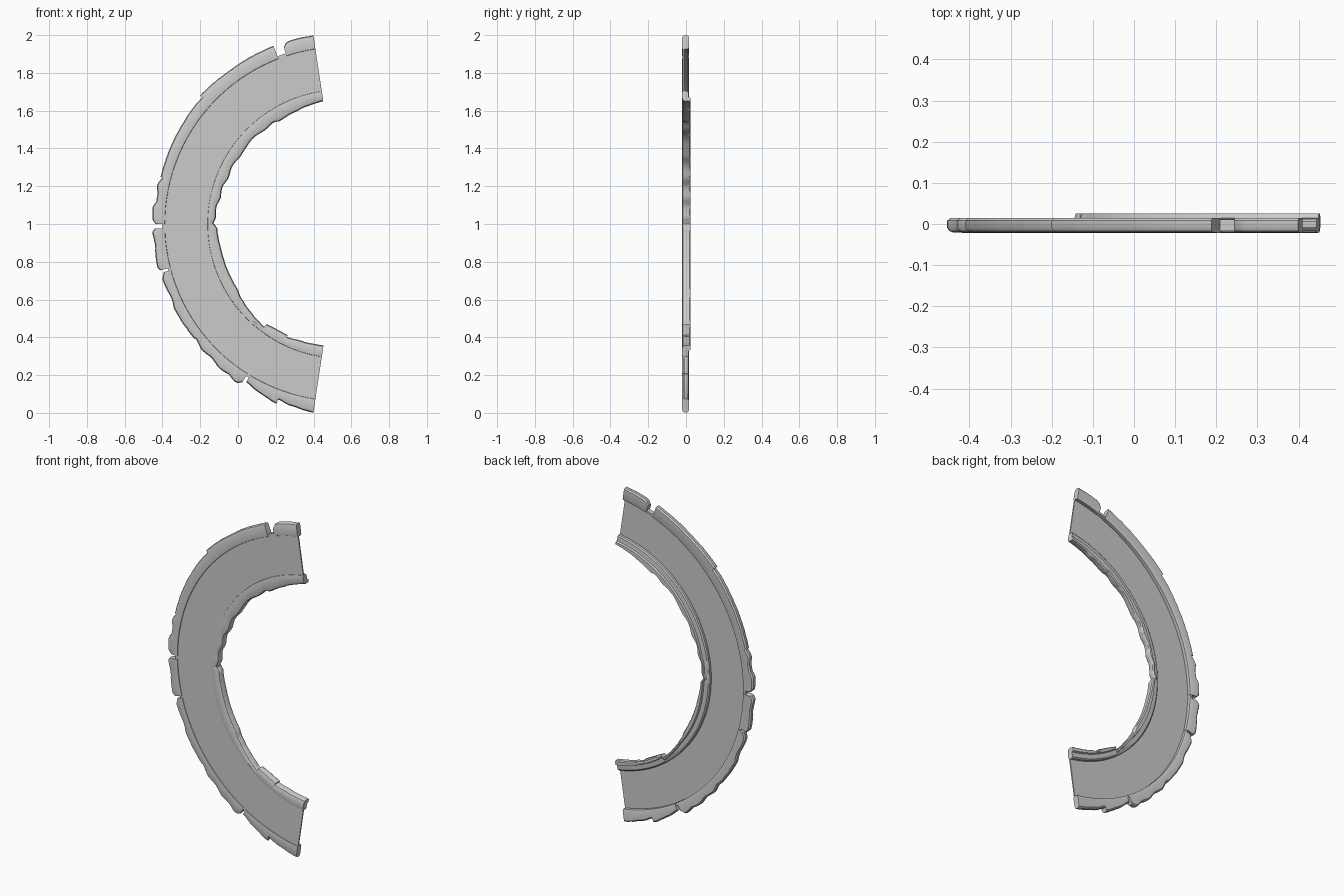
import bpy, bmesh, math, random
from mathutils import Vector

random.seed(4)
cube = bpy.data.objects.get("Cube")
if cube:
    bpy.data.objects.remove(cube, do_unlink=True)

CENTRE = Vector((0.55, 0, 1.0))
START, END = 98.6, 261.4


def material(name, value):
    m = bpy.data.materials.new(name)
    m.use_nodes = True
    colour = (value, value, value, 1)
    m.diffuse_color = colour
    m.node_tree.nodes["Principled BSDF"].inputs["Base Color"].default_value = colour
    return m


STONE = material("grey stone", 0.6)


def radius_at(knots, a):
    """Radius at an angle, eased between (angle, radius) knots."""
    for (a0, r0), (a1, r1) in zip(knots, knots[1:]):
        if a <= a1:
            t = (a - a0) / (a1 - a0)
            return r0 + (r1 - r0) * t * t * (3 - 2 * t)
    return knots[-1][1]


def sweep(name, knots, profile, rough=0.0):
    """Sweep a closed (radius, y) section along the arc and cap its ends."""
    first, last = knots[0][0], knots[-1][0]
    n = max(2, round(last - first))
    bm = bmesh.new()
    rings = []
    for i in range(n + 1):
        a = first + (last - first) * i / n
        r = radius_at(knots, a) + random.uniform(-rough, rough)
        c, s = math.cos(math.radians(a)), math.sin(math.radians(a))
        rings.append([bm.verts.new(CENTRE + Vector((p * c, y, p * s)))
                      for p, y in profile(r)])
    for ra, rb in zip(rings, rings[1:]):
        for j in range(len(ra)):
            k = (j + 1) % len(ra)
            bm.faces.new((ra[j], ra[k], rb[k], rb[j]))
    bm.faces.new(rings[0])
    bm.faces.new(rings[-1][::-1])
    bmesh.ops.recalc_face_normals(bm, faces=bm.faces)
    mesh = bpy.data.meshes.new(name)
    bm.to_mesh(mesh)
    bm.free()
    mesh.materials.append(STONE)
    ob = bpy.data.objects.new(name, mesh)
    bpy.context.collection.objects.link(ob)
    bpy.ops.object.select_all(action='DESELECT')
    ob.select_set(True)
    bpy.context.view_layer.objects.active = ob
    bpy.ops.object.shade_smooth_by_angle(angle=math.radians(35))


def slab_section(r):
    return [(0.7, -0.017), (r, -0.017), (r, -0.009), (0.7, -0.009)]


def core_section(r):
    return [(0.938, -0.017), (r, -0.017), (r, 0.011), (0.938, 0.011)]


def outer_section(r):
    return [(0.936, -0.016), (0.938, -0.02), (0.95, -0.0215), (r - 0.016, -0.021),
            (r - 0.005, -0.017), (r, -0.009), (r, 0.008), (r - 0.008, 0.015),
            (0.946, 0.015), (0.936, 0.011)]


def inner_section(r):
    return [(0.712, -0.015), (0.71, -0.019), (0.695, -0.0215), (r + 0.018, -0.0205),
            (r + 0.005, -0.016), (r, -0.008), (r, 0.018), (r + 0.005, 0.025),
            (max(r + 0.012, 0.675), 0.025), (max(r + 0.015, 0.679), 0.014),
            (0.705, 0.012), (0.712, 0.006)]


# Thin curved slab, set close to the front, and the strip that backs the blocks
sweep("curved_slab", [(START, 0.945), (END, 0.945)], slab_section)
sweep("outer_core", [(START, 0.951), (END, 0.951)], core_section)

# Worn blocks along the outer edge
outer_blocks = [
    [(START, 1.01), (106.8, 1.01), (108.2, 0.985)],
    [(111, 1.01), (124, 1.008), (137.8, 1.012)],
    [(137.8, 0.998), (141, 1.0), (152, 0.996), (165.4, 0.992)],
    [(165.4, 0.982), (168, 1.0), (171, 0.988), (173, 0.99), (175, 1.006), (178.6, 1.004),
     (180, 0.985)],
    [(181.4, 0.99), (182.4, 1.004), (187, 0.995), (189, 1.0), (193, 1.004), (194.3, 0.992)],
    [(195.1, 0.975), (197, 0.994), (204, 0.985), (207, 0.995), (218, 0.99)],
    [(218, 0.983), (222, 0.998), (226, 0.99), (230, 1.003), (233, 0.998), (236.4, 1.01),
     (237.8, 0.99)],
    [(238.8, 0.978), (244, 0.996), (250, 1.012)],
    [(250, 0.988), (254, 1.0), (END, 1.01)],
]
for i, knots in enumerate(outer_blocks):
    sweep(f"outer_block_{i + 1}", knots, outer_section, 0.001)

# Worn lip along the inner edge
inner_lips = [
    [(START, 0.657), (106, 0.65), (113, 0.642), (121, 0.636), (124, 0.648), (129, 0.642),
     (136, 0.653), (146, 0.645), (152, 0.655), (158, 0.648), (163, 0.662), (168, 0.656),
     (172, 0.67), (177, 0.668), (180, 0.68)],
    [(180, 0.676), (182, 0.66), (194, 0.652), (212, 0.651), (216, 0.66), (222, 0.668),
     (228, 0.675), (233, 0.682)],
    [(233, 0.662), (238, 0.655), (244, 0.654)],
    [(244, 0.664), (250, 0.655), (END, 0.65)],
]
for i, knots in enumerate(inner_lips):
    sweep(f"inner_lip_{i + 1}", knots, inner_section, 0.0006)
